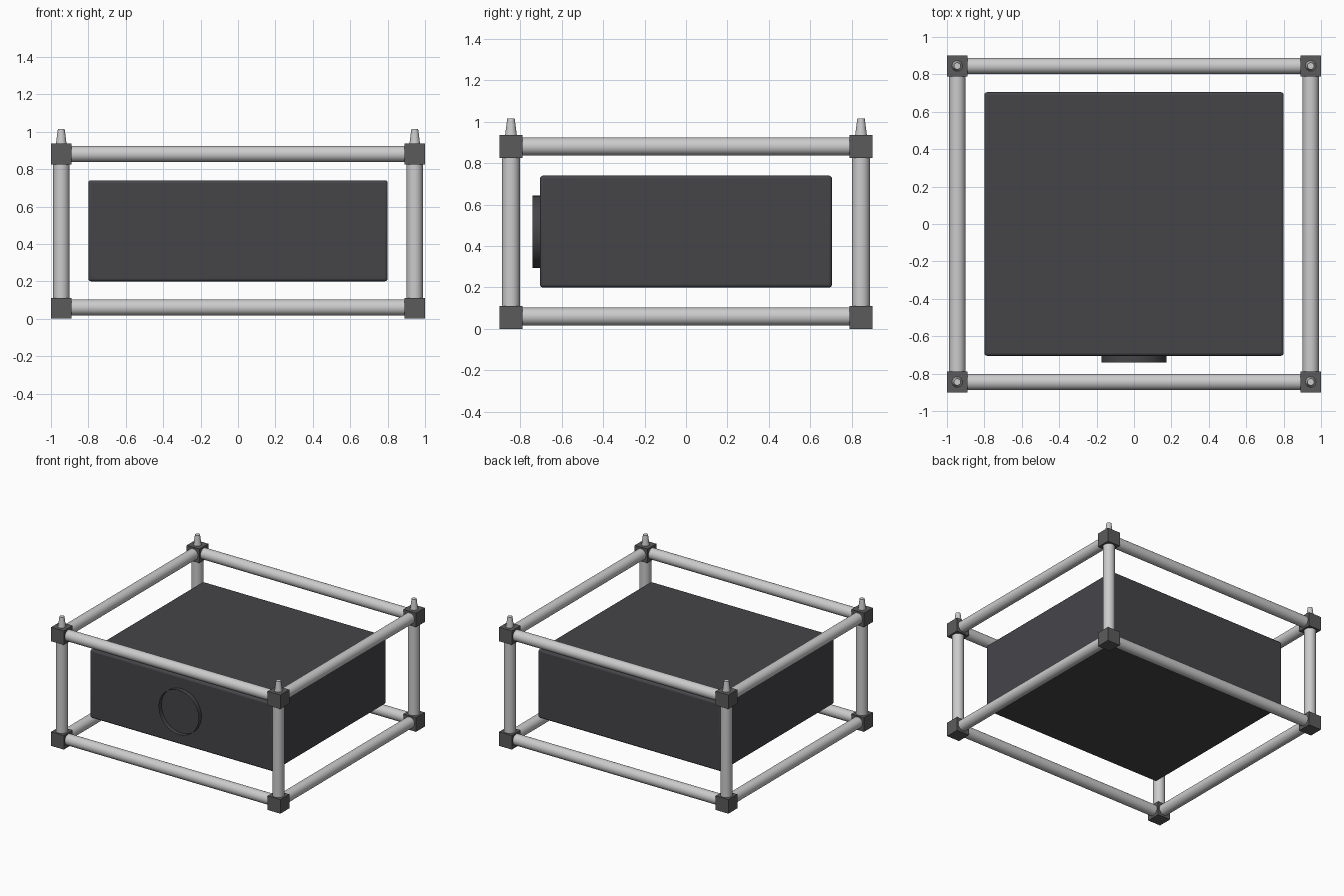
import bpy
from math import pi

if "Cube" in bpy.data.objects:
    bpy.data.objects.remove(bpy.data.objects["Cube"])

X, Y = 0.945, 0.845          # corner post positions
Z_LOW, Z_HIGH = 0.056, 0.881  # frame levels
BLOCK, TUBE_R = 0.111, 0.043


def material(name, color):
    m = bpy.data.materials.new(name)
    m.diffuse_color = (*color, 1)
    m.use_nodes = True
    m.node_tree.nodes["Principled BSDF"].inputs["Base Color"].default_value = m.diffuse_color
    return m


dark = material("dark_case", (0.06, 0.059, 0.066))
joint = material("joint_grey", (0.105, 0.105, 0.105))


def finish(name, mat=None, smooth=False):
    ob = bpy.context.object
    ob.name = name
    if mat:
        ob.data.materials.append(mat)
    if smooth:
        bpy.ops.object.shade_smooth_by_angle()
    return ob


def box(name, loc, size, mat, bevel=0):
    bpy.ops.mesh.primitive_cube_add(size=1, location=loc)
    ob = bpy.context.object
    ob.scale = size
    bpy.ops.object.transform_apply(location=False, rotation=False, scale=True)
    finish(name, mat)
    if bevel:
        mod = ob.modifiers.new("edge_round", 'BEVEL')
        mod.width, mod.segments = bevel, 3
        bpy.ops.object.shade_smooth_by_angle()


def tube(name, loc, length, rot=(0, 0, 0), r=TUBE_R, mat=None, caps='NGON'):
    bpy.ops.mesh.primitive_cylinder_add(vertices=32, radius=r, depth=length, location=loc,
                                        rotation=rot, end_fill_type=caps)
    finish(name, mat, True)


# Rails along x and y, at both levels
for level, z in (("lower", Z_LOW + 0.004), ("upper", Z_HIGH)):
    for s in (-1, 1):
        tube(f"{level}_long_rail", (0, s * Y, z), 2 * X, (0, pi / 2, 0))
        tube(f"{level}_side_rail", (s * X, 0, z), 2 * Y, (pi / 2, 0, 0))

# Corner posts, joint blocks and tapered stacking pins
for sx in (-1, 1):
    for sy in (-1, 1):
        x, y = sx * X, sy * Y
        tube("corner_post", (x, y, (Z_LOW + Z_HIGH) / 2), Z_HIGH - Z_LOW)
        for z in (Z_LOW, Z_HIGH):
            box("corner_block", (x, y, z), (BLOCK,) * 3, joint)
        bpy.ops.mesh.primitive_cone_add(vertices=24, radius1=0.029, radius2=0.018,
                                        depth=0.085, location=(x, y, 0.973))
        finish("stacking_pin", None, True)

# Main case with softly rounded edges
box("case", (0, 0, 0.47), (1.6, 1.41, 0.54), dark, 0.015)

# Thin open ring on the front panel
tube("front_ring", (0, -0.715, 0.47), 0.05, (pi / 2, 0, 0), 0.175, dark, 'NOTHING')
